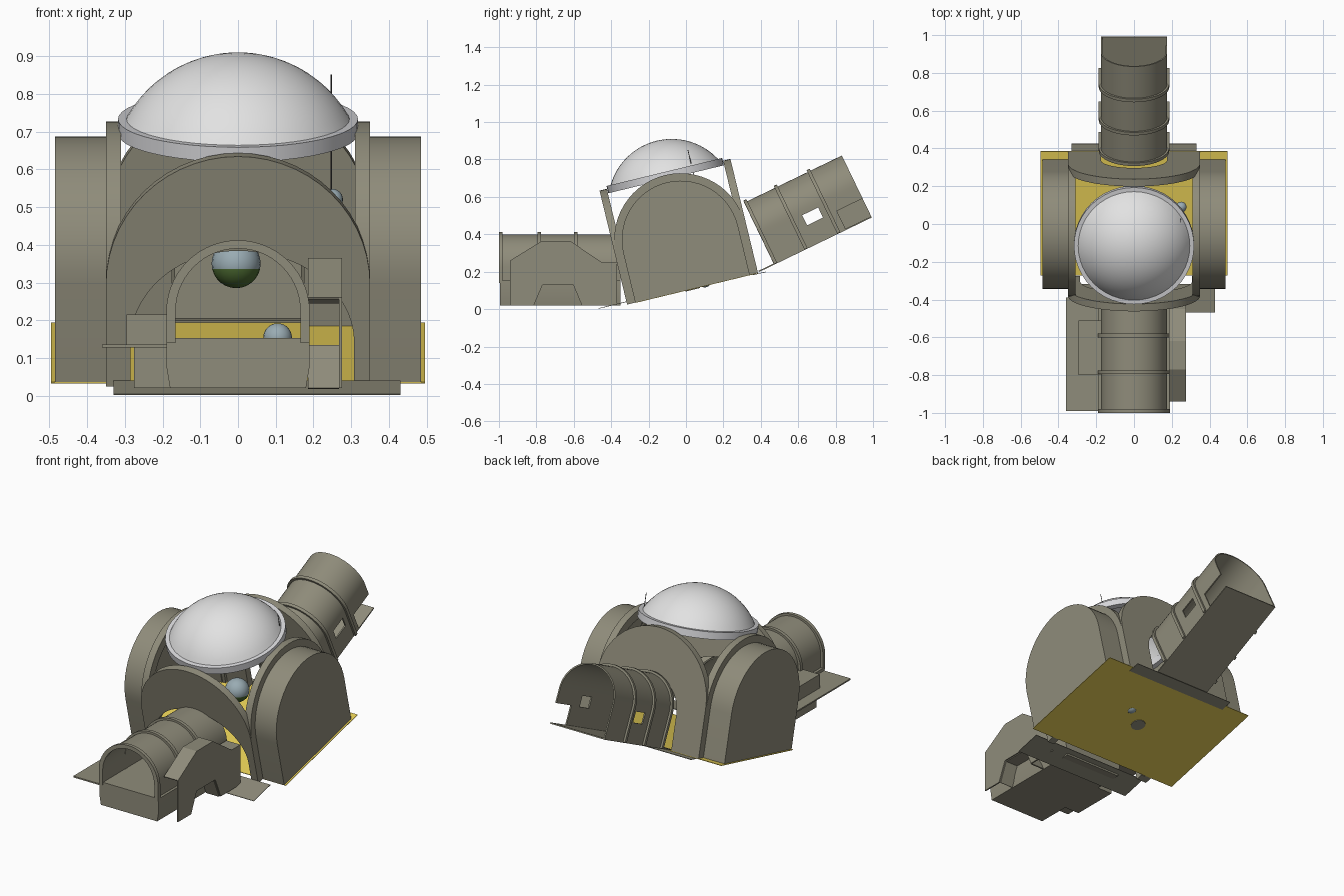
import bpy, bmesh
from math import radians, sin, cos, pi
from mathutils import Matrix, Vector

if "Cube" in bpy.data.objects:
    bpy.data.objects.remove(bpy.data.objects["Cube"], do_unlink=True)


def material(name, r, g, b):
    m = bpy.data.materials.new(name)
    m.use_nodes = True
    m.diffuse_color = (r, g, b, 1)
    bsdf = m.node_tree.nodes["Principled BSDF"]
    bsdf.inputs["Base Color"].default_value = (r, g, b, 1)
    bsdf.inputs["Roughness"].default_value = 0.8
    return m


TAUPE = material("taupe_wall", 0.275, 0.262, 0.196)
YELLOW = material("yellow_floor", 0.85, 0.66, 0.1)
WHITE = material("dome_white", 0.76, 0.76, 0.76)
GREY = material("ring_grey", 0.68, 0.68, 0.7)
BLUE = material("pale_blue", 0.32, 0.41, 0.45)
GREEN = material("globe_green", 0.07, 0.14, 0.03)
DARK = material("dark_metal", 0.1, 0.1, 0.1)

# Frames: tilted hub, level front tunnel, rising back tunnel
HUB = Matrix.Translation((0, 0.035, 0.109)) @ Matrix.Rotation(radians(13.6), 4, "X")
BACK = Matrix.Translation((0, 0.47, 0.24)) @ Matrix.Rotation(radians(25.8), 4, "X")
LEVEL = Matrix.Identity(4)
TURN = Matrix.Rotation(radians(90), 4, "Z")


def finish(name, bm, frame, mats, smooth=True):
    bmesh.ops.recalc_face_normals(bm, faces=bm.faces)
    me = bpy.data.meshes.new(name)
    bm.to_mesh(me)
    bm.free()
    for m in mats:
        me.materials.append(m)
    ob = bpy.data.objects.new(name, me)
    ob.matrix_world = frame
    bpy.context.collection.objects.link(ob)
    if smooth:
        bpy.ops.object.select_all(action="DESELECT")
        ob.select_set(True)
        bpy.context.view_layer.objects.active = ob
        bpy.ops.object.shade_smooth_by_angle(angle=radians(30))
    return ob


def arch(w, spring, base=0.0, rise=None, steps=28):
    """Arch outline from left foot over the top to right foot."""
    rise = rise or w
    arc = [(-w * cos(pi * i / steps), spring + rise * sin(pi * i / steps)) for i in range(steps + 1)]
    return [(-w, base)] + arc + [(w, base)]


def prism(name, pts, d0, d1, frame, mat):
    """Outline in the local xz plane, extruded along local y."""
    bm = bmesh.new()
    face = bm.faces.new([bm.verts.new((a, d0, b)) for a, b in pts])
    ext = bmesh.ops.extrude_face_region(bm, geom=[face])
    moved = [v for v in ext["geom"] if isinstance(v, bmesh.types.BMVert)]
    bmesh.ops.translate(bm, verts=moved, vec=(0, d1 - d0, 0))
    return finish(name, bm, frame, [mat])


def box(name, x, y, z, frame, mat):
    return prism(name, [(x[0], z[0]), (x[1], z[0]), (x[1], z[1]), (x[0], z[1])], *y, frame, mat)


def arch_ring(name, outer, inner, d0, d1, frame):
    return prism(name, outer + inner[::-1], d0, d1, frame, TAUPE)


def vault(name, profile, stations, frame, skip=lambda c: False):
    """Thin arched shell with rectangular openings left out by a rule."""
    bm = bmesh.new()
    rows = [[bm.verts.new((a, d, b)) for a, b in profile] for d in stations]
    for r0, r1 in zip(rows, rows[1:]):
        for i in range(len(profile) - 1):
            quad = (r0[i], r0[i + 1], r1[i + 1], r1[i])
            if not skip(sum((v.co for v in quad), Vector()) / 4):
                bm.faces.new(quad)
    bm.normal_update()
    bmesh.ops.solidify(bm, geom=bm.faces[:], thickness=0.008)
    return finish(name, bm, frame, [TAUPE])


def ball(name, loc, r, mats, rule=None):
    bm = bmesh.new()
    bmesh.ops.create_uvsphere(bm, u_segments=20, v_segments=14, radius=r)
    if rule:
        for f in bm.faces:
            f.material_index = rule(f.calc_center_median())
    return finish(name, bm, Matrix.Translation(loc), mats)


def lathe(name, profile, frame, mat, steps=48, closed=False):
    bm = bmesh.new()
    verts = [bm.verts.new((r, 0, z)) for r, z in profile]
    pairs = list(zip(verts, verts[1:])) + ([(verts[-1], verts[0])] if closed else [])
    edges = [bm.edges.new(p) for p in pairs]
    bmesh.ops.spin(bm, geom=verts + edges, cent=(0, 0, 0), axis=(0, 0, 1), angle=2 * pi, steps=steps)
    bmesh.ops.remove_doubles(bm, verts=bm.verts, dist=0.0005)
    return finish(name, bm, frame, [mat])


# Hub floor and its extensions
box("hub_floor", (-0.495, 0.495), (-0.315, 0.36), (-0.002, 0.001), HUB, YELLOW)
box("front_apron", (-0.33, 0.43), (-0.515, -0.36), (0.014, 0.017), HUB, TAUPE)
box("back_apron", (-0.33, 0.33), (0.33, 0.4), (-0.006, -0.003), HUB, TAUPE)
lathe("floor_hatch", [(0, -0.006), (0.04, -0.006), (0.04, -0.001)], HUB, TAUPE, 24)

# Front wall with a wide opening around the tunnel, and back wall
wide = [(x if x < 0 else x * 1.08, z) for x, z in arch(0.285, 0.12, rise=0.25)]
arch_ring("front_wall", arch(0.35, 0.277), wide, -0.36, -0.32, HUB)
arch_ring("back_wall", arch(0.35, 0.277), arch(0.175, 0.2), 0.32, 0.36, HUB)

# Side bays: rim, vaulted body and closed outer wall
SIDE = HUB @ TURN
for side, s in (("left", -1), ("right", 1)):
    arch_ring(side + "_rim", arch(0.355, 0.27), arch(0.305, 0.27), 0.31 * s, 0.35 * s, SIDE)
    arch_ring(side + "_bay", arch(0.315, 0.27), arch(0.3, 0.27), 0.33 * s, 0.48 * s, SIDE)
    prism(side + "_bay_wall", arch(0.315, 0.27), 0.475 * s, 0.485 * s, SIDE, TAUPE)

# Dome cap and its seat ring
cap = [(0.34 * sin(t), 0.474 + 0.34 * cos(t)) for t in [radians(61) * i / 12 for i in range(13)]]
lathe("dome", cap, HUB, WHITE)
lathe("dome_ring", [(0.287, 0.602), (0.318, 0.602), (0.318, 0.642), (0.287, 0.642)], HUB, GREY, closed=True)

# Front tunnel with ribs and a tapered base
vault("front_tunnel", arch(0.175, 0.225, 0.14), [-0.995, -0.35], LEVEL)
prism("front_tunnel_base", [(-0.18, 0.02), (0.18, 0.02), (0.19, 0.08), (0.19, 0.153), (-0.19, 0.153), (-0.19, 0.08)],
      -0.995, -0.35, LEVEL, TAUPE)
for i, y in enumerate((-0.99, -0.785, -0.59)):
    arch_ring("front_rib_%d" % i, arch(0.19, 0.222, 0.14), arch(0.165, 0.225, 0.14), y - 0.01, y + 0.01, LEVEL)

# Back tunnel: a window each side, and one open lower wall on the last bay
feet = [0.0, 0.11, 0.17]
sides = arch(0.175, 0.19)[1:-1]
profile = [(-0.175, b) for b in feet] + sides + [(0.175, b) for b in feet[::-1]]


def opening(c):
    window = abs(c.x) > 0.17 and 0.11 < c.z < 0.17 and 0.25 < c.y < 0.345
    open_bay = c.x > 0.17 and c.z < 0.11 and c.y > 0.427
    return window or open_bay


vault("back_tunnel", profile, [0, 0.25, 0.345, 0.427, 0.58], BACK, opening)
box("back_tunnel_floor", (-0.175, 0.175), (-0.09, 0.58), (-0.003, 0.004), BACK, TAUPE)
for i, d in enumerate((0.01, 0.19, 0.385)):
    arch_ring("back_rib_%d" % i, arch(0.187, 0.19), arch(0.167, 0.19), d - 0.009, d + 0.009, BACK)

# Left-hand annex: bridge-shaped side panel with roof and cut-out lining
bridge = [(-0.94, 0.02), (-0.94, 0.26), (-0.77, 0.365), (-0.62, 0.365), (-0.45, 0.25), (-0.37, 0.25),
          (-0.37, 0.02), (-0.55, 0.02), (-0.6, 0.135), (-0.77, 0.135), (-0.82, 0.02)]
prism("annex_panel", bridge, -0.275, -0.267, TURN, TAUPE)
bm = bmesh.new()
for strip in (bridge[1:6], bridge[7:]):
    rows = [[bm.verts.new((x, y, z)) for y, z in strip] for x in (0.185, 0.268)]
    for i in range(len(strip) - 1):
        bm.faces.new((rows[0][i], rows[0][i + 1], rows[1][i + 1], rows[1][i]))
annex = finish("annex_roof", bm, LEVEL, [TAUPE], smooth=False)
annex.modifiers.new("thickness", "SOLIDIFY").thickness = 0.006

# Right-hand annex: flat deck with boxes above and below
box("side_deck", (-0.36, -0.17), (-0.99, -0.39), (0.128, 0.136), LEVEL, TAUPE)
box("deck_box", (-0.295, -0.17), (-0.8, -0.51), (0.136, 0.215), LEVEL, TAUPE)
box("under_deck_box", (-0.275, -0.17), (-0.8, -0.52), (0.02, 0.128), LEVEL, TAUPE)

# Globes and antenna
ball("hanging_globe", (-0.005, 0, 0.35), 0.065, [BLUE, GREEN], lambda c: 1 if c.z < -0.012 else 0)
ball("floor_globe", (0.105, 0.1, 0.154), 0.038, [BLUE])
ball("antenna_globe", (0.25, 0.09, 0.52), 0.028, [BLUE])
foot = Matrix.Translation((0.247, 0.09, 0.52)) @ Matrix.Rotation(radians(13.6), 4, "X")
lathe("antenna", [(0, 0), (0.0018, 0), (0.0018, 0.34), (0, 0.34)], foot, DARK, 8)
